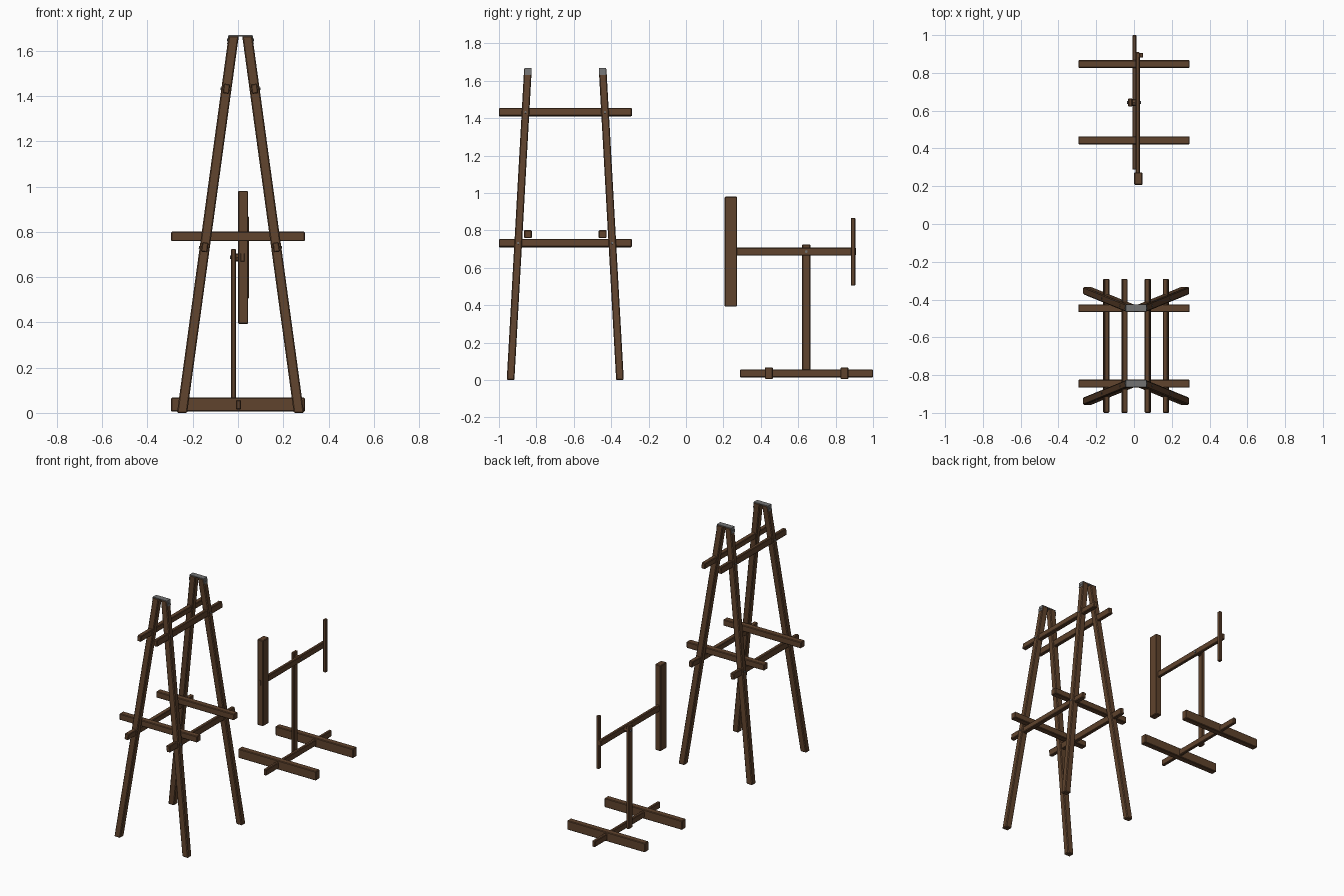
import bpy, bmesh, math
from mathutils import Matrix, Vector

if "Cube" in bpy.data.objects:
    bpy.data.objects.remove(bpy.data.objects["Cube"])


def material(name, rgb):
    m = bpy.data.materials.new(name)
    m.diffuse_color = (*rgb, 1)
    m.use_nodes = True
    m.node_tree.nodes["Principled BSDF"].inputs["Base Color"].default_value = m.diffuse_color
    return m


WOOD = material("brown wood", (0.115, 0.056, 0.026))
METAL = material("grey metal", (0.17, 0.17, 0.17))


def finish(bm, name, mat):
    bmesh.ops.recalc_face_normals(bm, faces=bm.faces)
    me = bpy.data.meshes.new(name)
    bm.to_mesh(me)
    bm.free()
    me.materials.append(mat)
    ob = bpy.data.objects.new(name, me)
    bpy.context.collection.objects.link(ob)
    return ob


def box(name, centre, size, mat=WOOD, roll=0.0, bevel=0.004):
    """Chamfered box, optionally rolled about the y axis."""
    bm = bmesh.new()
    bmesh.ops.create_cube(bm, size=1)
    bmesh.ops.scale(bm, vec=size, verts=bm.verts)
    if bevel:
        bmesh.ops.bevel(bm, geom=bm.edges[:], offset=bevel, segments=1, affect='EDGES')
    bm.transform(Matrix.Translation(centre) @ Matrix.Rotation(roll, 4, 'Y'))
    return finish(bm, name, mat)


def slanted_leg(name, bottom, top, w, d):
    """Leg with level ends, sheared between two points."""
    bottom, top = Vector(bottom), Vector(top)
    bm = bmesh.new()
    bmesh.ops.create_cube(bm, size=1)
    bmesh.ops.scale(bm, vec=(w, d, top.z - bottom.z), verts=bm.verts)
    bmesh.ops.bevel(bm, geom=bm.edges[:], offset=0.005, segments=1, affect='EDGES')
    mid, run = (bottom + top) / 2, top - bottom
    for v in bm.verts:
        t = v.co.z / run.z
        v.co += mid + Vector((run.x * t, run.y * t, 0))
    return finish(bm, name, WOOD)


def bolt(name, centre, radius, length, mat=METAL, roll=0.0):
    """Bolt lying along x."""
    bm = bmesh.new()
    bmesh.ops.create_cone(bm, cap_ends=True, segments=8, radius1=radius,
                          radius2=radius, depth=length)
    bm.transform(Matrix.Translation(centre)
                 @ Matrix.Rotation(math.pi / 2 + roll, 4, 'Y'))
    return finish(bm, name, mat)


# Tall trestle: two A-frames leaning towards each other
CX, TOP = 0.011, 1.666
LEAN = math.atan(0.228 / TOP)


def leg_x(z):
    return 0.258 - 0.228 * z / TOP


for label, y0, y1 in (("front", -0.938, -0.845), ("back", -0.353, -0.446)):
    for side, s in (("left", -1), ("right", 1)):
        slanted_leg(f"{label}_{side}_leg", (CX + s * 0.258, y0, 0),
                    (CX + s * 0.03, y1, TOP), 0.045, 0.041)
        # metal strap on the outer side of the leg top
        box(f"{label}_{side}_strap", (CX + s * 0.0545, y1, TOP - 0.018),
            (0.004, 0.036, 0.036), METAL, -s * LEAN, 0)
        bolt(f"{label}_{side}_strap_bolt", (CX + s * 0.057, y1, TOP - 0.018),
             0.005, 0.006, METAL, -s * LEAN)
        # bolts through the leg where the rails cross
        for z in (0.732, 1.432):
            y = y0 + (y1 - y0) * z / TOP
            bolt(f"{label}_{side}_rail_bolt", (CX + s * (leg_x(z) + 0.023), y, z),
                 0.006, 0.006, METAL, -s * LEAN)
    # metal plate joining the two leg tops
    box(f"{label}_top_plate", (CX, y1, TOP), (0.108, 0.037, 0.005), METAL, 0, 0)
    # crossbeam resting on the lower rails
    box(f"{label}_crossbeam", (0, y1, 0.78), (0.59, 0.042, 0.043))

# Rails running front to back through the legs
for label, z in (("lower", 0.732), ("upper", 1.432)):
    for side, s in (("left", -1), ("right", 1)):
        box(f"{label}_{side}_rail", (CX + s * leg_x(z), -0.645, z),
            (0.028, 0.71, 0.043), WOOD, -s * LEAN)

# Small stand: two feet, a spine and a post
for label, y in (("front", 0.443), ("back", 0.847)):
    box(f"{label}_foot", (0, y, 0.037), (0.59, 0.042, 0.063))
box("foot_spine", (0.002, 0.644, 0.036), (0.022, 0.712, 0.042))
box("post", (-0.02, 0.643, 0.37), (0.022, 0.043, 0.71))

# Swinging arm with a wide paddle and a slim handle
box("arm", (0.02, 0.558, 0.687), (0.022, 0.704, 0.042))
box("paddle", (0.023, 0.24, 0.687), (0.044, 0.066, 0.588))
box("handle", (0.038, 0.893, 0.686), (0.021, 0.024, 0.362), WOOD, 0, 0.003)
bolt("pivot_pin", (0, 0.643, 0.687), 0.008, 0.072, METAL)
bolt("pivot_spacer", (0, 0.643, 0.687), 0.018, 0.02, WOOD)
